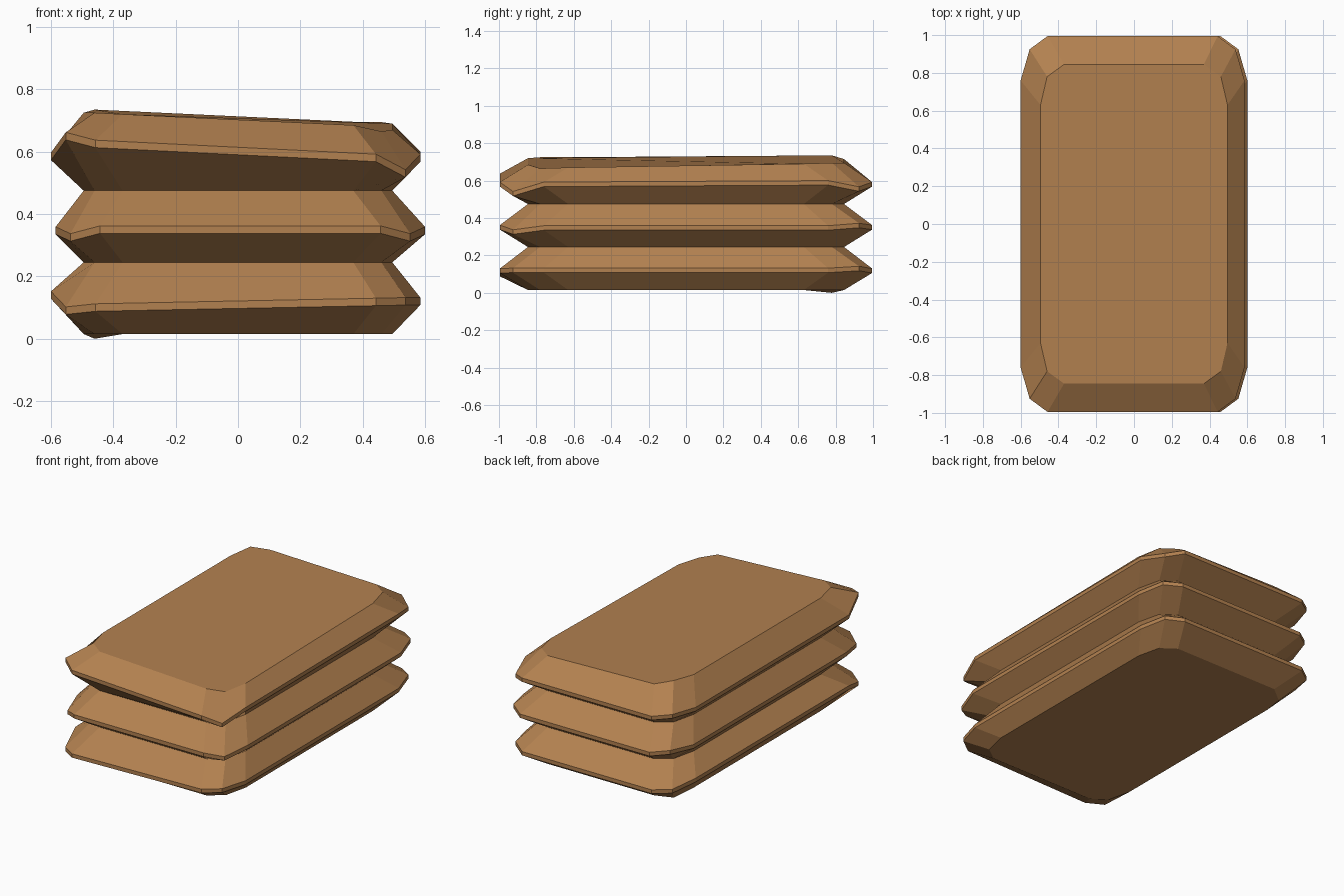
import bpy, bmesh

if "Cube" in bpy.data.objects:
    bpy.data.objects.remove(bpy.data.objects["Cube"])

# Quarter outlines: front end point, corner point, side point
LIP = [(0.45, 0.995), (0.545, 0.925), (0.5925, 0.76)]
CAP = [(0.37, 0.845), (0.46, 0.78), (0.495, 0.63)]
QUADS = [(1, -1), (1, 1), (-1, 1), (-1, -1)]  # front right, back right, back left, front left

mat = bpy.data.materials.new("burlap")
mat.diffuse_color = (0.45, 0.22, 0.08, 1)
mat.use_nodes = True
mat.node_tree.nodes["Principled BSDF"].inputs["Base Color"].default_value = mat.diffuse_color


def ring(bm, outline, heights, dx=0.0, dz=0.0):
    """Rounded rectangle of 12 points, heights given per quadrant as (end, corner, side)."""
    verts = []
    for i, ((sx, sy), hs) in enumerate(zip(QUADS, heights)):
        pts = list(zip(outline, hs))
        if i % 2:
            pts.reverse()
        verts += [bm.verts.new((sx * x + dx, sy * y, z + dz)) for (x, y), z in pts]
    return verts


def sack(name, bottom, lip, top, dx):
    bm = bmesh.new()
    rings = [ring(bm, CAP, bottom),
             ring(bm, LIP, lip, dx, -0.012),
             ring(bm, LIP, lip, dx, 0.012),
             ring(bm, CAP, top)]
    for a, b in zip(rings, rings[1:]):
        for i in range(12):
            j = (i + 1) % 12
            bm.faces.new((a[i], a[j], b[j], b[i]))
    bm.faces.new(rings[0][::-1])
    bm.faces.new(rings[-1])
    bmesh.ops.recalc_face_normals(bm, faces=bm.faces[:])
    me = bpy.data.meshes.new(name)
    bm.to_mesh(me)
    bm.free()
    me.materials.append(mat)
    ob = bpy.data.objects.new(name, me)
    bpy.context.collection.objects.link(ob)


def flat(z):
    return [(z, z, z)] * 4


# Bottom sack, one sagging corner
base = flat(0.015)
base[2] = (0.015, 0.0, 0.015)
sack("bottom_sack", base,
     [(.118, .12, .12), (.118, .13, .12), (.118, .12, .14), (.10, .09, .14)],
     flat(0.245), -0.0075)

# Middle sack
sack("middle_sack", flat(0.245),
     [(.35, .325, .347), (.35, .36, .347), (.35, .36, .347), (.35, .325, .347)],
     flat(0.475), 0.0075)

# Top sack, tilted down to the front right
sack("top_sack", flat(0.475),
     [(.58, .53, .58), (.58, .555, .588), (.58, .59, .585), (.625, .65, .585)],
     [(.685, .665, .67), (.695, .695, .69), (.715, .735, .725), (.72, .725, .725)],
     -0.0075)
